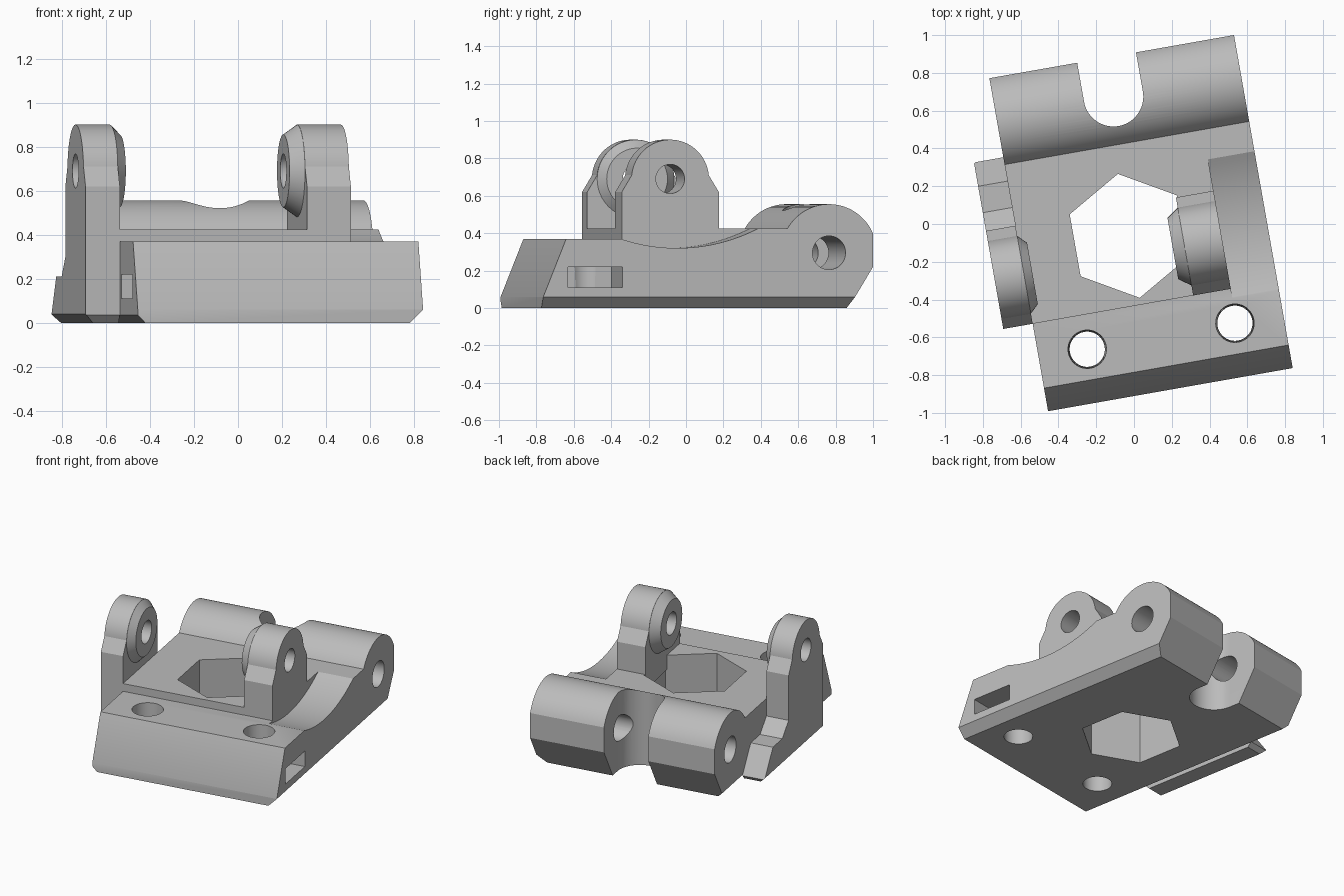
import bpy, bmesh, math

if "Cube" in bpy.data.objects:
    bpy.data.objects.remove(bpy.data.objects["Cube"], do_unlink=True)

grey = bpy.data.materials.new("plain grey")
grey.use_nodes = True
grey.diffuse_color = (0.5, 0.5, 0.5, 1)
grey.node_tree.nodes["Principled BSDF"].inputs["Base Color"].default_value = (0.5, 0.5, 0.5, 1)

TURN = math.radians(10)          # the whole bracket is turned about z
LEFT, RIGHT, ARM = -0.62, 0.695, -0.778
PIN_Y, PIN_Z = -0.164, 0.69      # axis of the two towers
HINGE_Y, HINGE_Z = 0.654, 0.295  # axis of the rear barrel


def circle(cx, cy, r, start=0, end=360, n=48):
    """Points on an arc; a full circle drops its repeated last point."""
    count = n if abs(end - start) >= 360 else n + 1
    angles = [math.radians(start + (end - start) * i / n) for i in range(count)]
    return [(cx + r * math.cos(a), cy + r * math.sin(a)) for a in angles]


def loft(name, first, second, lo, hi, axis):
    """Solid between two matching outlines along an axis (0=x, 1=y, 2=z)."""
    bm = bmesh.new()
    rings = []
    for outline, t in ((first, lo), (second, hi)):
        ring = []
        for a, b in outline:
            co = [a, b]
            co.insert(axis, t)
            ring.append(bm.verts.new(co))
        rings.append(ring)
        bm.faces.new(ring)
    n = len(first)
    for i in range(n):
        j = (i + 1) % n
        bm.faces.new((rings[0][i], rings[0][j], rings[1][j], rings[1][i]))
    bmesh.ops.recalc_face_normals(bm, faces=bm.faces)
    mesh = bpy.data.meshes.new(name)
    bm.to_mesh(mesh)
    bm.free()
    obj = bpy.data.objects.new(name, mesh)
    bpy.context.collection.objects.link(obj)
    mesh.materials.append(grey)
    return obj


def prism(name, outline, lo, hi, axis=0):
    return loft(name, outline, outline, lo, hi, axis)


def combine(obj, other, operation="DIFFERENCE"):
    """Apply a boolean and remove the other solid."""
    mod = obj.modifiers.new("cut", "BOOLEAN")
    mod.operation, mod.solver, mod.object = operation, "EXACT", other
    bpy.context.view_layer.objects.active = obj
    bpy.ops.object.modifier_apply(modifier=mod.name)
    bpy.data.objects.remove(other, do_unlink=True)


# Base with sloped front, raised deck and rounded rear barrel
start = math.degrees(math.acos((0.893 - HINGE_Y) / 0.26))
barrel = circle(HINGE_Y, HINGE_Z, 0.26, start, 150, 32)
base = prism("base", [(-0.897, 0), (0.76, 0), (0.893, 0.22)] + barrel +
             [(-0.427, 0.425), (-0.427, 0.37), (-0.773, 0.37), (-0.897, 0.06)],
             LEFT, RIGHT)

# Bottom edge chamfers
combine(base, prism("cut", [(RIGHT - 0.06, 0), (RIGHT - 0.06, -0.1), (RIGHT + 0.1, -0.1),
                            (RIGHT + 0.1, 0.16)], -1, 1, 1))
combine(base, prism("cut", [(LEFT + 0.035, 0), (LEFT + 0.035, -0.1), (LEFT - 0.1, -0.1),
                            (LEFT - 0.1, 0.135)], -1, 1, 1))

# Shallow curved scoop beside the right tower
combine(base, prism("cut", circle(-0.17, 1.29, 0.97, n=160), 0.445, 0.8))

# Hexagonal opening, rear notch and hinge bore
combine(base, prism("cut", circle(-0.038, -0.057, 0.333, 90, 450, 6), -0.1, 0.6, 2))
combine(base, prism("cut", circle(0.01, 0.683, 0.158, 180, 360, 32) +
                    [(0.168, 1), (-0.148, 1)], -0.1, 0.7, 2))
combine(base, prism("cut", circle(HINGE_Y, HINGE_Z, 0.09), -1, 1))

# Screw holes and side nut slots
for side in (-1, 1):
    x = 0.038 + side * 0.397
    combine(base, loft("cut", circle(x, -0.61, 0.092), circle(x, -0.61, 0.102), -0.05, 0.38, 2))
    edge = RIGHT if side > 0 else LEFT
    ends = sorted((edge - side * 0.34, edge + side * 0.1))
    combine(base, prism("cut", [(-0.763, 0.11), (-0.468, 0.11), (-0.468, 0.22), (-0.763, 0.22)],
                        *ends))

# Upright tower outline with a rounded top
crown = [(0.1, 0.62), (0.045, 0.71)] + circle(PIN_Y, PIN_Z, 0.21, 6, 174, 32) + \
        [(-0.373, 0.71), (-0.427, 0.62)]

# Right tower on the deck; left tower with its low stepped arm
right_tower = prism("right_tower", [(-0.427, 0.33), (0.1, 0.31)] + crown, 0.243, 0.445)
left_tower = prism("left_tower", [(-0.427, 0.035), (-0.392, 0), (0.44, 0), (0.468, 0.03),
                                  (0.34, 0.21), (0.198, 0.21), (0.1, 0.3)] + crown, ARM, LEFT)
combine(left_tower, prism("cut", [(ARM + 0.04, 0), (ARM + 0.04, -0.1), (ARM - 0.1, -0.1),
                                  (ARM - 0.1, 0.14)], -1, 1, 1))

# Tapered bosses on the inner faces, then the pin bores
wide, narrow = circle(PIN_Y, PIN_Z, 0.209), circle(PIN_Y, PIN_Z, 0.165)
for tower, root, tip in ((right_tower, 0.243, 0.18), (left_tower, LEFT, -0.575)):
    inside = root + (0.02 if tip < root else -0.02)
    stub = prism("stub", wide, *sorted((inside, root)))
    combine(tower, stub, "UNION")
    combine(tower, loft("boss", wide, narrow, root, tip, 0), "UNION")
    combine(tower, prism("cut", circle(PIN_Y, PIN_Z, 0.078), -1, 1))

# Turn into place and shade
for obj in (base, right_tower, left_tower):
    obj.rotation_euler.z = TURN
    bpy.ops.object.select_all(action="DESELECT")
    obj.select_set(True)
    bpy.context.view_layer.objects.active = obj
    bpy.ops.object.shade_smooth_by_angle(angle=math.radians(25))
